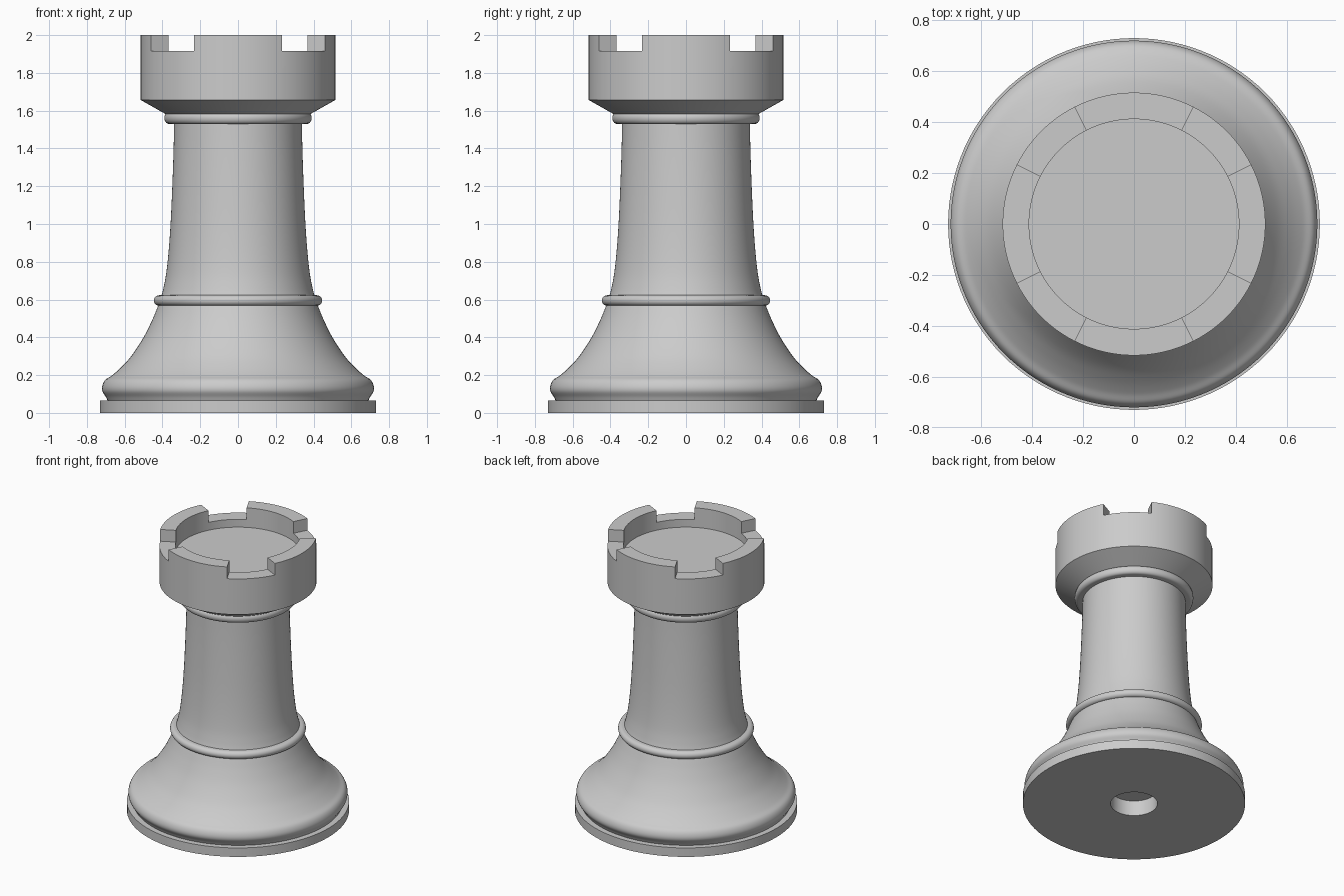
import bpy, bmesh, math
from mathutils import Vector

SEGMENTS = 120

if "Cube" in bpy.data.objects:
    bpy.data.objects.remove(bpy.data.objects["Cube"], do_unlink=True)

grey = bpy.data.materials.new("plain grey")
grey.use_nodes = True
grey.diffuse_color = (0.6, 0.6, 0.6, 1)
grey.node_tree.nodes["Principled BSDF"].inputs["Base Color"].default_value = (0.6, 0.6, 0.6, 1)


def smooth_curve(points, steps=6):
    """Catmull-Rom curve through (radius, height) points."""
    p = [Vector(q) for q in points]
    p = [2 * p[0] - p[1]] + p + [2 * p[-1] - p[-2]]
    out = []
    for a, b, c, d in zip(p, p[1:], p[2:], p[3:]):
        for i in range(steps):
            t = i / steps
            out.append(0.5 * (2 * b + (c - a) * t + (2 * a - 5 * b + 4 * c - d) * t * t
                              + (3 * b - a - 3 * c + d) * t ** 3))
    return [tuple(v) for v in out] + [tuple(points[-1])]


def half_round(radius, low, high, bulge, steps=10):
    """Rounded moulding that bulges out from the given radius."""
    mid, half = (low + high) / 2, (high - low) / 2
    angles = [math.pi * (i / steps - 0.5) for i in range(steps + 1)]
    return [(radius + bulge * math.cos(a), mid + half * math.sin(a)) for a in angles]


def lathe(name, profile, battlements=None):
    """Turn a profile about z; profiles starting or ending at radius 0 are closed there."""
    bm = bmesh.new()
    verts = [bm.verts.new((r, 0, z)) for r, z in profile]
    edges = [bm.edges.new(pair) for pair in zip(verts, verts[1:])]
    bmesh.ops.spin(bm, geom=verts + edges, cent=(0, 0, 0), axis=(0, 0, 1),
                   angle=math.tau, steps=SEGMENTS, use_duplicate=False)
    bmesh.ops.remove_doubles(bm, verts=bm.verts, dist=0.0001)
    bmesh.ops.recalc_face_normals(bm, faces=bm.faces)
    if battlements:
        battlements(bm)
    mesh = bpy.data.meshes.new(name)
    bm.to_mesh(mesh)
    bm.free()
    mesh.materials.append(grey)
    obj = bpy.data.objects.new(name, mesh)
    bpy.context.collection.objects.link(obj)
    bpy.ops.object.select_all(action="DESELECT")
    obj.select_set(True)
    bpy.context.view_layer.objects.active = obj
    bpy.ops.object.shade_smooth_by_angle(angle=math.radians(25))
    return obj


def raise_merlons(bm):
    """Raise the rim in four arcs, leaving gaps on the diagonals."""
    merlons = []
    for face in bm.faces:
        c = face.calc_center_median()
        turn = math.degrees(math.atan2(c.y, c.x)) % 90
        on_rim = abs(c.z - 1.915) < 0.001 and face.normal.z > 0.9
        if on_rim and not 27 < turn < 63:
            merlons.append(face)
    new = bmesh.ops.extrude_face_region(bm, geom=merlons)["geom"]
    bmesh.ops.translate(bm, vec=(0, 0, 0.085),
                        verts=[v for v in new if isinstance(v, bmesh.types.BMVert)])
    bmesh.ops.delete(bm, geom=[f for f in merlons if f.is_valid], context="FACES")


# Foot disc with a blind hole underneath
lathe("foot_disc", [(0, 0.11), (0.154, 0.11), (0.154, 0), (0.73, 0), (0.73, 0.065), (0.68, 0.065)])

# Flared base with a rounded lower edge
lathe("flared_base", smooth_curve([
    (0.69, 0.065), (0.7, 0.085), (0.718, 0.115), (0.718, 0.145), (0.702, 0.175), (0.665, 0.2),
    (0.615, 0.245), (0.562, 0.305), (0.5, 0.4), (0.455, 0.49), (0.422, 0.57)]))

# Collar between base and shaft
lathe("lower_collar", [(0.38, 0.567)] + half_round(0.418, 0.567, 0.623, 0.028) + [(0.38, 0.623)])

# Tapering shaft
lathe("shaft", smooth_curve([
    (0.408, 0.61), (0.395, 0.66), (0.38, 0.74), (0.367, 0.86), (0.356, 1.02),
    (0.347, 1.22), (0.341, 1.4), (0.338, 1.54)]))

# Collar under the head
lathe("upper_collar", [(0.32, 1.53)] + half_round(0.366, 1.53, 1.592, 0.024) + [(0.32, 1.592)])

# Crenellated head with a recessed floor
lathe("head", [(0.34, 1.58), (0.385, 1.583), (0.516, 1.657), (0.516, 1.915),
               (0.412, 1.915), (0.412, 1.858), (0, 1.858)], raise_merlons)
